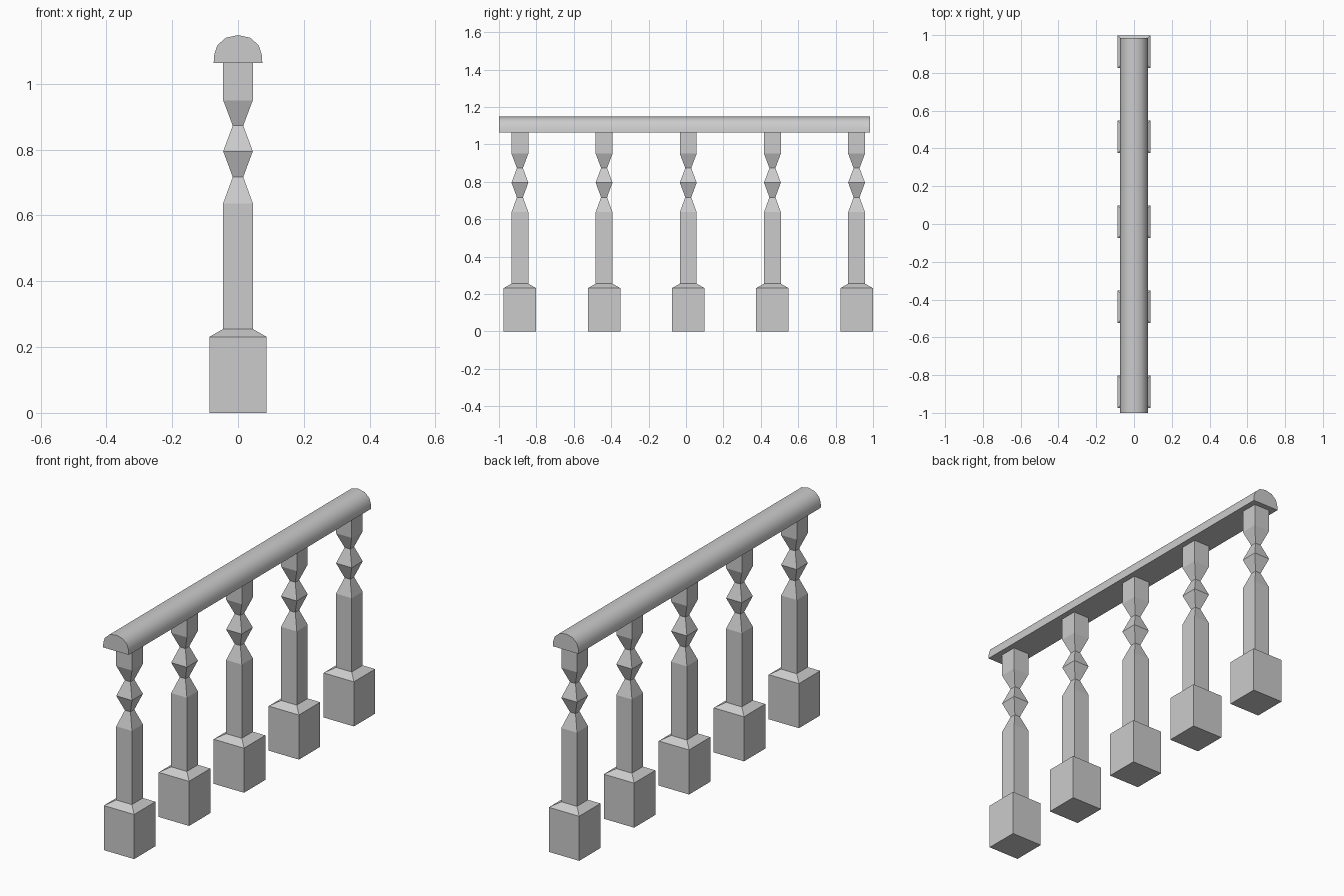
import bpy, bmesh, math

if "Cube" in bpy.data.objects:
    bpy.data.objects.remove(bpy.data.objects["Cube"])


def make_object(name, bm):
    bmesh.ops.recalc_face_normals(bm, faces=bm.faces)
    mesh = bpy.data.meshes.new(name)
    bm.to_mesh(mesh)
    bm.free()
    obj = bpy.data.objects.new(name, mesh)
    bpy.context.collection.objects.link(obj)
    return obj


def loft(bm, rings):
    """Skin a list of equal-length point rings and cap both ends."""
    loops = [[bm.verts.new(p) for p in ring] for ring in rings]
    n = len(loops[0])
    for a, b in zip(loops, loops[1:]):
        for i in range(n):
            j = (i + 1) % n
            bm.faces.new((a[i], a[j], b[j], b[i]))
    bm.faces.new(loops[0])
    bm.faces.new(loops[-1])


# Square baluster profile: (half width, height)
PROFILE = [(0.087, 0), (0.087, 0.231), (0.045, 0.255), (0.045, 0.637),
           (0.016, 0.717), (0.045, 0.795), (0.016, 0.873),
           (0.045, 0.95), (0.045, 1.066)]

bm = bmesh.new()
loft(bm, [[(-h, -h, z), (h, -h, z), (h, h, z), (-h, h, z)] for h, z in PROFILE])
first = make_object("baluster_1", bm)

# Row of five balusters sharing one mesh
for k in range(5):
    obj = first
    if k:
        obj = bpy.data.objects.new(f"baluster_{k + 1}", first.data)
        bpy.context.collection.objects.link(obj)
    obj.location.y = 0.012 + 0.45 * (k - 2)

# Rounded handrail with a flat underside
right = [(0.074, 1.064), (0.072, 1.090), (0.063, 1.117), (0.037, 1.140)]
section = right + [(0, 1.148)] + [(-x, z) for x, z in reversed(right)]
bm = bmesh.new()
loft(bm, [[(x, y, z) for x, z in section] for y in (-1.0, 0.985)])
rail = make_object("handrail", bm)

bpy.context.view_layer.objects.active = rail
rail.select_set(True)
bpy.ops.object.shade_smooth_by_angle(angle=math.radians(45))
